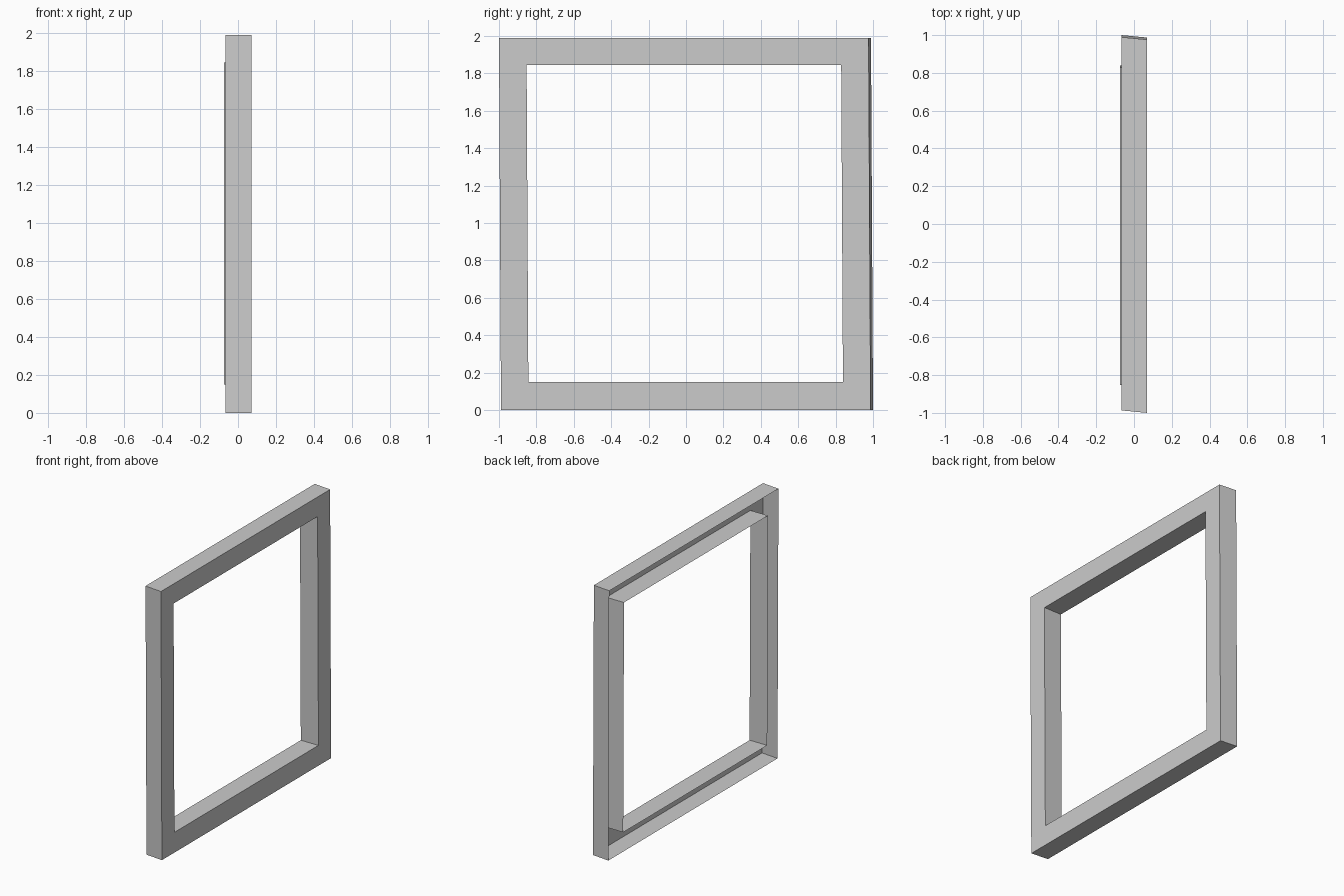
import bpy, bmesh

if "Cube" in bpy.data.objects:
    bpy.data.objects.remove(bpy.data.objects["Cube"])

X_FACE, X_OUTER, X_INNER = 0.07, -0.065, -0.074
LEAN = -0.0055  # sideways lean per unit of height


def ring(bm, x, half, z0, z1, shift=0.0):
    """Slightly leaning rectangular loop at depth x."""
    corners = [(-half, z0), (half, z0), (half, z1), (-half, z1)]
    return [bm.verts.new((x, y + shift + LEAN * (z - 1), z)) for y, z in corners]


def bridge(bm, a, b):
    for i in range(4):
        j = (i + 1) % 4
        bm.faces.new((a[i], a[j], b[j], b[i]))


bm = bmesh.new()
# Hollow frame: outer wall, front face, inner wall, open at the back
loops = [
    ring(bm, X_OUTER, 0.988, 0.0, 1.99, 0.0065),
    ring(bm, X_FACE, 0.988, 0.0, 1.99, -0.0065),
    ring(bm, X_FACE, 0.841, 0.15, 1.845, -0.0065),
    ring(bm, X_INNER, 0.841, 0.15, 1.845, -0.0065),
]
for a, b in zip(loops, loops[1:]):
    bridge(bm, a, b)
bmesh.ops.recalc_face_normals(bm, faces=bm.faces)
# Front face must look along +x
bm.faces.ensure_lookup_table()
bm.normal_update()
if bm.faces[4].normal.x < 0:
    bmesh.ops.reverse_faces(bm, faces=bm.faces)

mesh = bpy.data.meshes.new("window_frame")
bm.to_mesh(mesh)
bm.free()
bpy.context.collection.objects.link(bpy.data.objects.new("window_frame", mesh))
